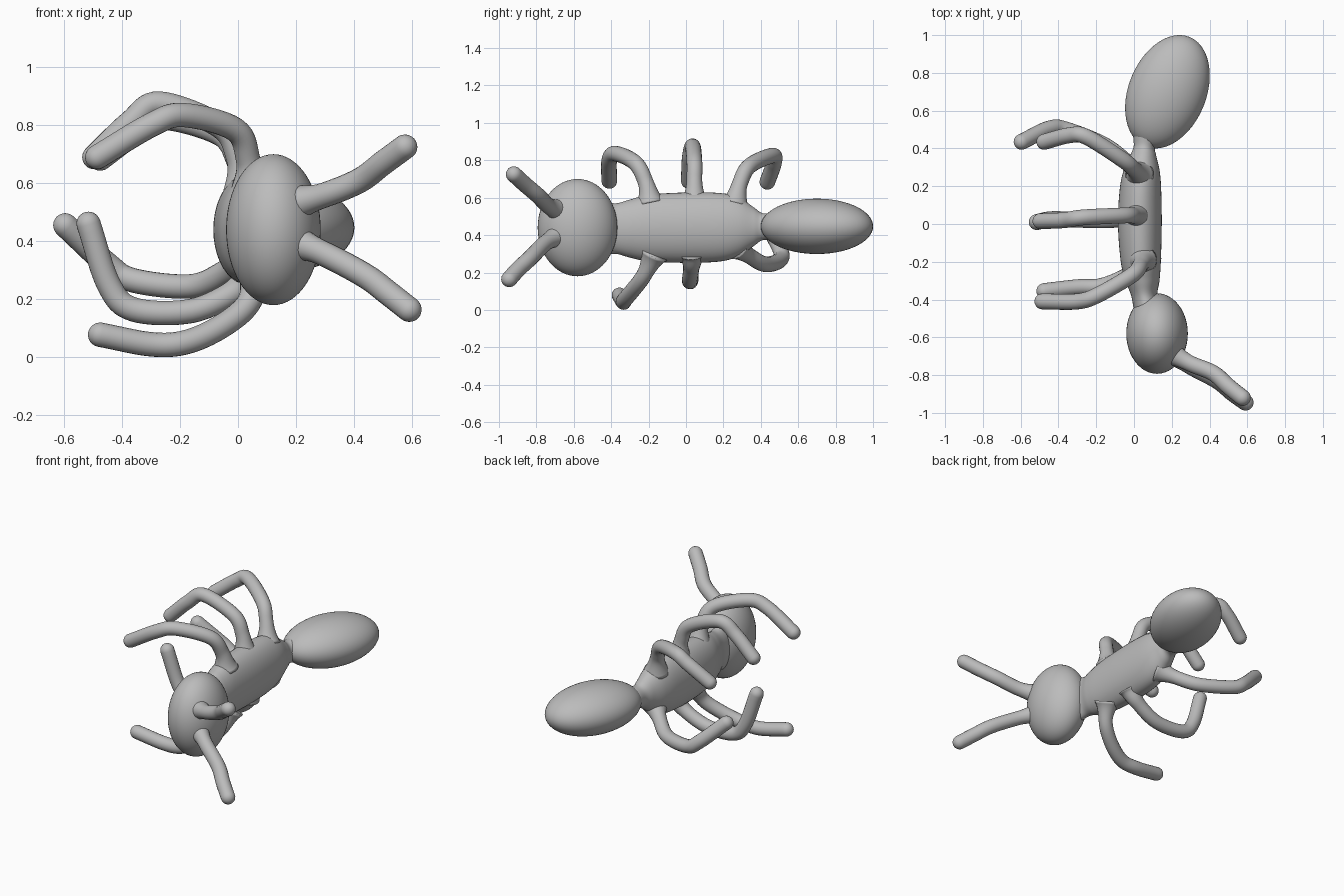
import bpy, bmesh, math
from mathutils import Vector, Matrix

cube = bpy.data.objects.get("Cube")
if cube:
    bpy.data.objects.remove(cube, do_unlink=True)

grey = bpy.data.materials.new("plain grey")
grey.use_nodes = True
grey.diffuse_color = (0.5, 0.5, 0.5, 1)
bsdf = next(n for n in grey.node_tree.nodes if n.type == 'BSDF_PRINCIPLED')
bsdf.inputs["Base Color"].default_value = (0.5, 0.5, 0.5, 1)
bsdf.inputs["Roughness"].default_value = 0.7


def finish(name, bm):
    bmesh.ops.recalc_face_normals(bm, faces=bm.faces)
    for f in bm.faces:
        f.smooth = True
    me = bpy.data.meshes.new(name)
    bm.to_mesh(me)
    bm.free()
    me.materials.append(grey)
    ob = bpy.data.objects.new(name, me)
    bpy.context.collection.objects.link(ob)
    return ob


def ellipsoid(name, centre, radii, turn=0):
    bm = bmesh.new()
    bmesh.ops.create_uvsphere(bm, u_segments=48, v_segments=32, radius=1)
    mat = (Matrix.Translation(centre) @ Matrix.Rotation(math.radians(turn), 4, 'Z')
           @ Matrix.Diagonal((*radii, 1)))
    bmesh.ops.transform(bm, matrix=mat, verts=bm.verts)
    return finish(name, bm)


def smooth_path(pts, steps=8):
    """Catmull-Rom through tuples of any length."""
    p = [Vector(q) for q in pts]
    p = [2 * p[0] - p[1]] + p + [2 * p[-1] - p[-2]]
    out = []
    for a, b, c, d in zip(p, p[1:], p[2:], p[3:]):
        for i in range(steps):
            t = i / steps
            out.append(0.5 * (2 * b + (c - a) * t + (2 * a - 5 * b + 4 * c - d) * t * t
                              + (3 * b - a - 3 * c + d) * t ** 3))
    return out + [p[-2]]


def skin(name, rings):
    """Bridge rings of points into a closed tube."""
    bm = bmesh.new()
    vs = [[bm.verts.new(q) for q in r] for r in rings]
    n = len(vs[0])
    for a, b in zip(vs, vs[1:]):
        for i in range(n):
            j = (i + 1) % n
            bm.faces.new((a[i], a[j], b[j], b[i]))
    bm.faces.new(vs[0])
    bm.faces.new(vs[-1])
    return finish(name, bm)


def limb(name, pts, r=0.042, flare=0.035, sides=20):
    """Round limb with a flared root and a rounded tip at the last point."""
    path = smooth_path(pts)
    dist = [0.0]
    for a, b in zip(path, path[1:]):
        dist.append(dist[-1] + (b - a).length)
    total = dist[-1]
    radius = [r + flare * max(0, 1 - d / 0.13) ** 2 for d in dist]
    # rounded tip
    end = (path[-1] - path[-2]).normalized()
    for k in range(1, 7):
        a = math.pi / 2 * k / 6.2
        path.append(path[len(dist) - 1] + end * r * math.sin(a))
        radius.append(r * math.cos(a))
    rings = []
    side = None
    for i, c in enumerate(path):
        t = (path[min(i + 1, len(path) - 1)] - path[max(i - 1, 0)]).normalized()
        side = t.orthogonal() if side is None else side - t * side.dot(t)
        side.normalize()
        up = t.cross(side)
        rings.append([c + radius[i] * (side * math.cos(u) + up * math.sin(u))
                      for u in (2 * math.pi * k / sides for k in range(sides))])
    return skin(name, rings)


# Head and abdomen
ellipsoid("head", (0.122, -0.58, 0.44), (0.163, 0.213, 0.26))
ellipsoid("abdomen", (0.177, 0.70, 0.447), (0.206, 0.313, 0.148), -22)

# Thorax: y, centre x, half width, centre z, half height
sections = [(-0.46, 0.08, 0.08, 0.435, 0.155), (-0.38, 0.055, 0.07, 0.435, 0.135),
            (-0.30, 0.045, 0.09, 0.435, 0.155), (-0.20, 0.036, 0.106, 0.438, 0.178),
            (0.0, 0.031, 0.116, 0.44, 0.188), (0.18, 0.034, 0.110, 0.442, 0.183),
            (0.28, 0.040, 0.096, 0.445, 0.158), (0.36, 0.048, 0.070, 0.445, 0.105),
            (0.41, 0.055, 0.057, 0.445, 0.072), (0.47, 0.075, 0.080, 0.445, 0.075)]
skin("thorax", [[(x + rx * math.cos(u), y, z + rz * math.sin(u))
                 for u in (2 * math.pi * k / 40 for k in range(40))]
                for y, x, rx, z, rz in smooth_path(sections)])

# Legs, root to tip
limb("front_upper_leg", [(0.045, -0.19, 0.57), (0.035, -0.215, 0.68), (-0.01, -0.27, 0.785),
                         (-0.19, -0.375, 0.835), (-0.30, -0.41, 0.80), (-0.485, -0.41, 0.69)])
limb("middle_upper_leg", [(0.02, 0.045, 0.57), (0.0, 0.045, 0.69), (-0.06, 0.045, 0.795),
                          (-0.27, 0.035, 0.875), (-0.37, 0.02, 0.81), (-0.495, 0.015, 0.69)])
limb("rear_upper_leg", [(0.03, 0.26, 0.56), (0.0, 0.29, 0.68), (-0.06, 0.34, 0.77),
                        (-0.25, 0.46, 0.825), (-0.34, 0.47, 0.785), (-0.475, 0.435, 0.685)])
limb("front_lower_leg", [(0.07, -0.17, 0.30), (0.035, -0.225, 0.185), (-0.06, -0.285, 0.105),
                         (-0.18, -0.33, 0.052), (-0.30, -0.335, 0.045), (-0.475, -0.355, 0.078)])
limb("middle_lower_leg", [(0.05, 0.03, 0.31), (0.0, 0.03, 0.235), (-0.16, 0.02, 0.16),
                          (-0.36, 0.025, 0.165), (-0.445, 0.025, 0.25), (-0.515, 0.01, 0.46)])
limb("rear_lower_leg", [(0.03, 0.27, 0.34), (-0.04, 0.33, 0.295), (-0.16, 0.42, 0.245),
                        (-0.36, 0.50, 0.265), (-0.45, 0.505, 0.32), (-0.595, 0.435, 0.455)])

# Antennae
limb("upper_antenna", [(0.19, -0.68, 0.53), (0.30, -0.74, 0.56), (0.42, -0.79, 0.61),
                       (0.50, -0.86, 0.67), (0.575, -0.92, 0.725)], 0.043, 0.025)
limb("lower_antenna", [(0.19, -0.68, 0.40), (0.30, -0.755, 0.355), (0.44, -0.83, 0.28),
                       (0.52, -0.895, 0.22), (0.59, -0.945, 0.165)], 0.043, 0.025)
